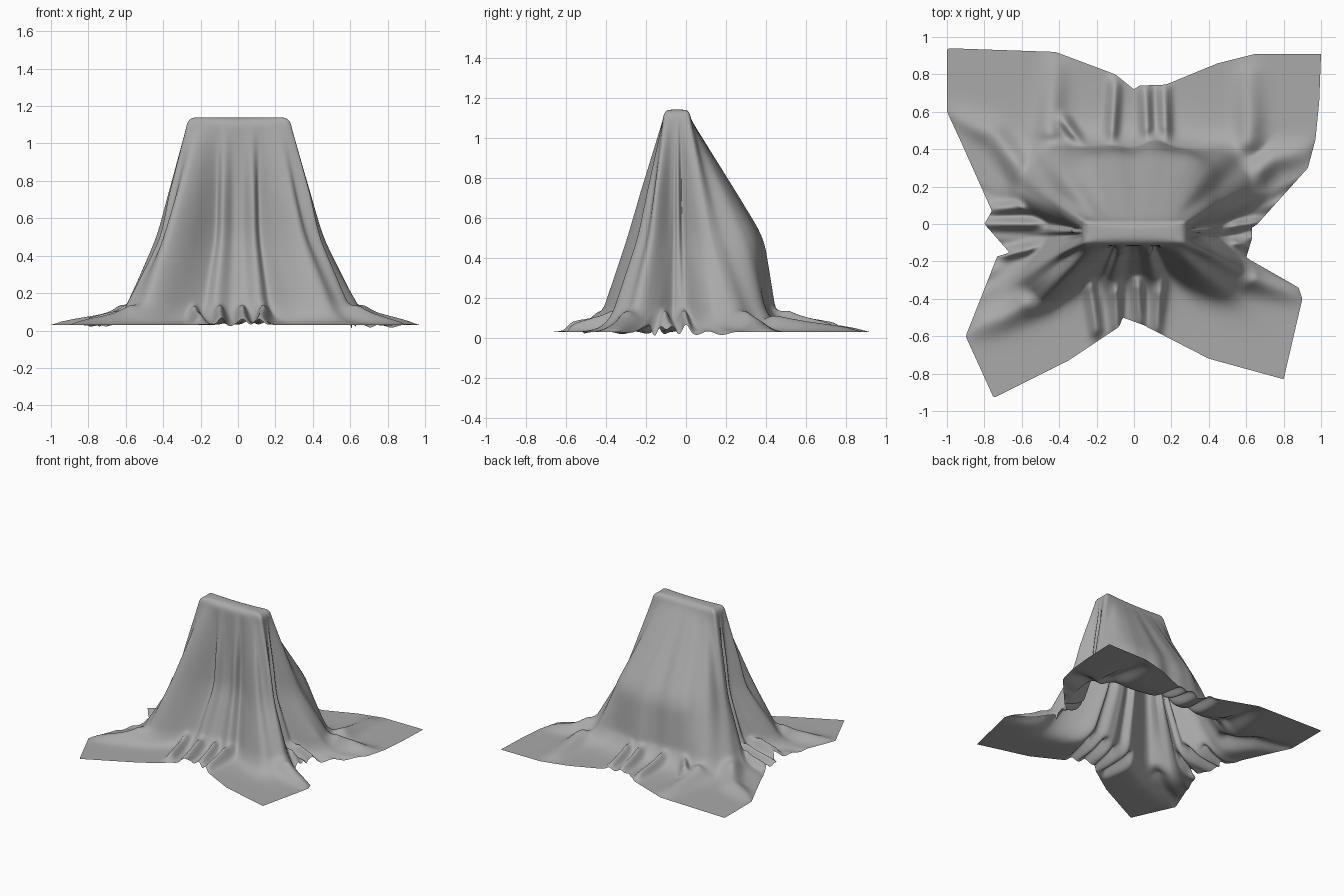
import bpy, bmesh
from math import sin, cos, pi, exp
from mathutils import Vector

cube = bpy.data.objects.get("Cube")
if cube:
    bpy.data.objects.remove(cube, do_unlink=True)

RAYS = 640
CENTRE = Vector((0, -0.045))
SPINE = 0.2
TOP, SHOULDER, SEAT, FOOT, FLOOR = 1.14, 1.09, 0.5, 0.16, 0.03

# Outlines of the cloth at the shoulder, seat, foot and hem
shoulder_line = [(0.285, -0.115), (0.285, 0.025), (-0.275, 0.025), (-0.275, -0.115)]
seat_line = [(0.34, -0.05), (0.38, 0.02), (0.46, 0.1), (0.42, 0.25), (0.34, 0.37), (0.1, 0.385),
             (-0.25, 0.37), (-0.4, 0.24), (-0.44, 0.1), (-0.37, 0.01), (-0.33, -0.05),
             (-0.38, -0.12), (-0.42, -0.28), (-0.32, -0.29), (-0.2, -0.18), (-0.1, -0.15),
             (0.1, -0.15), (0.2, -0.17), (0.3, -0.24), (0.39, -0.23), (0.42, -0.13)]
foot_line = [(0.43, -0.05), (0.5, 0.02), (0.62, 0.1), (0.62, 0.25), (0.5, 0.38),
             (0.2, 0.41), (0.12, 0.45), (0, 0.41), (-0.25, 0.41), (-0.42, 0.42),
             (-0.58, 0.28), (-0.58, 0.12), (-0.48, 0.02), (-0.44, -0.05),
             (-0.5, -0.12), (-0.6, -0.34), (-0.45, -0.42), (-0.28, -0.3),
             (-0.1, -0.27), (0.05, -0.27), (0.2, -0.26), (0.4, -0.35),
             (0.53, -0.35), (0.57, -0.17)]
hem_line = [(0.63, -0.02), (0.66, 0), (0.75, 0.1), (0.93, 0.3), (0.97, 0.45), (0.99, 0.65),
            (1, 0.91), (0.65, 0.91), (0.45, 0.86), (0.17, 0.745), (0.03, 0.74), (0, 0.72),
            (-0.1, 0.8), (-0.42, 0.92), (-1, 0.94), (-1, 0.6), (-0.93, 0.45), (-0.76, 0.07),
            (-0.8, 0), (-0.65, -0.17), (-0.73, -0.17), (-0.9, -0.6), (-0.75, -0.93),
            (-0.35, -0.73), (-0.08, -0.55), (-0.06, -0.5), (0.05, -0.54), (0.4, -0.72),
            (0.8, -0.83), (0.9, -0.4), (0.88, -0.34), (0.6, -0.18), (0.63, -0.08)]

# Crests lying on the floor: long soft ones at the corners, tight ones between them
soft_crests = [[(-0.5, -0.38), (-0.7, -0.5), (-0.88, -0.57)], [(0.5, -0.25), (0.87, -0.37)],
               [(-0.6, 0.28), (-0.75, 0.48), (-0.95, 0.56)],
               [(0.55, 0.2), (0.75, 0.35), (0.93, 0.38)],
               [(-0.45, 0.5), (-0.42, 0.85)], [(0.62, 0.45), (0.61, 0.8)]]
tight_crests = [[(0.07, 0.45), (0.06, 0.72)], [(0.17, 0.45), (0.16, 0.72)],
                [(-0.12, 0.45), (-0.1, 0.75)], [(-0.28, 0.42), (-0.37, 0.55)],
                [(-0.45, 0), (-0.8, 0)],
                [(-0.5, -0.12), (-0.68, -0.16)], [(-0.5, 0.1), (-0.75, 0.08)],
                [(0.43, -0.02), (0.65, 0)], [(0.45, -0.12), (0.63, -0.09)],
                [(-0.24, -0.3), (-0.2, -0.57)], [(-0.1, -0.3), (-0.09, -0.55)],
                [(0.02, -0.3), (0.03, -0.52)], [(0.14, -0.3), (0.12, -0.56)]]


def ray(i):
    """Start on the top ridge and outward direction of one ray."""
    angle = 2 * pi * i / RAYS
    d = Vector((cos(angle), sin(angle)))
    return angle, CENTRE + Vector((SPINE * d.x, 0)), d


def reach(outline, i):
    """Farthest crossing of a ray with a closed outline."""
    _, start, d = ray(i)
    best = 0
    for a, b in zip(outline, outline[1:] + outline[:1]):
        a, b = Vector(a) - start, Vector(b) - start
        ca, cb = d.cross(a), d.cross(b)
        if ca * cb <= 0 and ca != cb:
            best = max(best, d.dot(a.lerp(b, ca / (ca - cb))))
    return best


def radii(outline, blur=0):
    raw = [reach(outline, i) for i in range(RAYS)]
    span = range(-blur, blur + 1)
    return [sum(raw[(i + k) % RAYS] for k in span) / len(span) for i in range(RAYS)]


def crest_height(p, paths, height, width):
    best = 9
    for path in paths:
        for a, b in zip(path, path[1:]):
            a, b = Vector(a), Vector(b)
            t = max(0, min(1, (p - a).dot(b - a) / (b - a).length_squared))
            best = min(best, (p - a.lerp(b, t)).length)
    return height * exp(-(best / width) ** 2)


def body_radius(z, shoulder, seat, foot):
    """Straight runs between outlines, averaged over a short span to round the bends."""
    total = 0
    for k in range(-3, 4):
        h = z + 0.02 * k * min(1, (SHOULDER - z) / 0.1)
        if h > SEAT:
            total += seat + (shoulder - seat) * (h - SEAT) / (SHOULDER - SEAT)
        else:
            total += foot + (seat - foot) * (h - FOOT) / (SEAT - FOOT)
    return total / 7


def fold(angle):
    """Hanging folds, strong at the front and sides and faint at the back."""
    strength = 1 - 0.75 * max(0, sin(angle)) ** 0.5
    return strength * (cos(14 * angle) + 0.4 * sin(23 * angle))


shoulder, seat = radii(shoulder_line, 8), radii(seat_line, 8)
foot, hem = radii(foot_line, 8), radii(hem_line)


def column(i):
    """Points of the cloth along one ray, from the top down to the hem."""
    angle, start, d = ray(i)
    wave = 0.02 * fold(angle)
    points = []
    # flat top and rounded rim
    rim = 0.05
    points += [(start + d * (shoulder[i] - rim) * s, TOP) for s in (0, 0.5)]
    for k in range(6):
        a = k / 6 * pi / 2
        points.append((start + d * (shoulder[i] - rim + rim * sin(a)),
                       SHOULDER + (TOP - SHOULDER) * cos(a)))
    # hanging body
    for k in range(36):
        t = k / 36
        z = SHOULDER + (FOOT - SHOULDER) * t
        r = body_radius(z, shoulder[i], seat[i], foot[i])
        points.append((start + d * (r + wave * min(1, 2.5 * t)), z))
    # skirt spreading over the floor
    inner = foot[i] + wave
    length = max(0.06, hem[i] - inner)
    short = max(0, min(1, 1.5 - length / 0.2))
    for k in range(33):
        s = (k / 32) ** 1.3
        p = start + d * (inner + length * s)
        z = FLOOR + (FOOT - FLOOR) * exp(-length * s / 0.065)
        grow = min(1, length * s / 0.08)
        z += grow * (crest_height(p, soft_crests, 0.08, 0.065) * (1 - s) ** 0.7
                     + crest_height(p, tight_crests, 0.075, 0.03) * (1 - s ** 3 / 2))
        z -= short * s ** 3 * 0.05 * (0.5 + 0.5 * sin(41 * angle))
        points.append((p, max(0, z)))
    return points


# Draped cloth: one open sheet
bm = bmesh.new()
columns = [[bm.verts.new((p.x, p.y, z)) for p, z in column(i)] for i in range(RAYS)]
for left, right in zip(columns, columns[1:] + columns[:1]):
    for a, b, c, e in zip(left, left[1:], right[1:], right):
        bm.faces.new((a, b, c, e))
ridge = [col[0] for col in columns]
bmesh.ops.remove_doubles(bm, verts=ridge, dist=0.0005)
inside = [v for v in bm.verts if not v.is_boundary]
for _ in range(4):
    bmesh.ops.smooth_vert(bm, verts=inside, factor=0.5,
                          use_axis_x=True, use_axis_y=True, use_axis_z=True)
for face in bm.faces:
    face.smooth = True

mesh = bpy.data.meshes.new("draped_cloth")
bm.to_mesh(mesh)
bm.free()
cloth = bpy.data.objects.new("draped_cloth", mesh)
bpy.context.collection.objects.link(cloth)

grey = bpy.data.materials.new("cloth_grey")
grey.use_nodes = True
colour = (0.4, 0.4, 0.4, 1)
grey.diffuse_color = colour
grey.node_tree.nodes["Principled BSDF"].inputs["Base Color"].default_value = colour
mesh.materials.append(grey)
